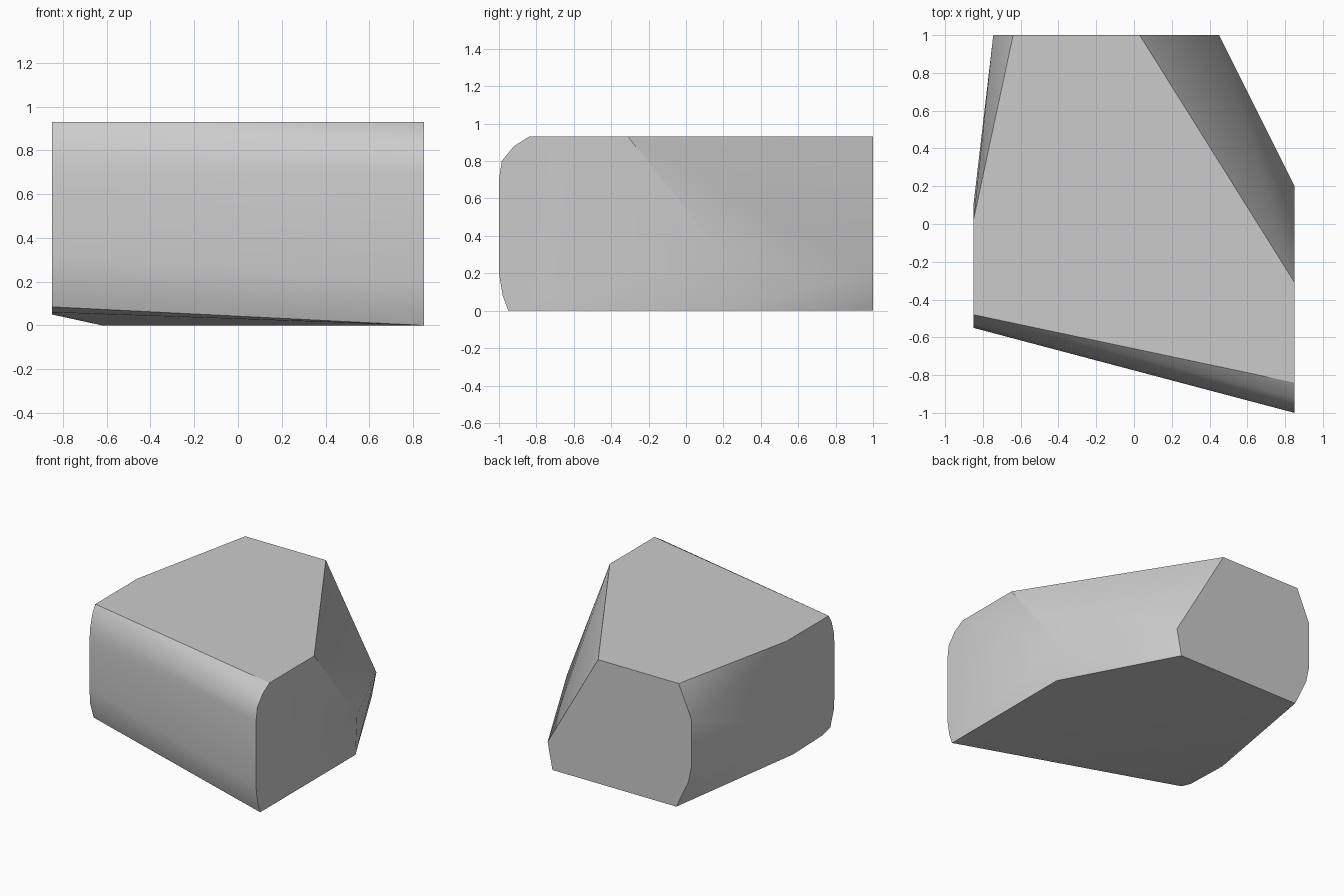
import bpy
import bmesh
from math import radians

cube = bpy.data.objects.get("Cube")
if cube:
    bpy.data.objects.remove(cube, do_unlink=True)

HEIGHT = 0.93
SIDE = 0.85

# Left end outline as (y, z)
left_end = [(-0.95, 0), (-0.98, 0.08), (-1, 0.2), (-1, 0.7), (-0.985, 0.8),
            (-0.92, 0.88), (-0.84, HEIGHT), (-0.31, HEIGHT), (0.2, 0.29), (0.18, 0)]

# Right end outline as (y, z)
right_end = [(-0.06, 0.05), (-0.4, 0.06), (-0.5, 0.085), (-0.54, 0.2), (-0.55, 0.32),
             (-0.55, 0.68), (-0.54, 0.78), (-0.515, 0.87), (-0.48, HEIGHT),
             (0.02, HEIGHT), (0.1, 0.66), (0.1, 0.33), (0.07, 0.2)]

# Back outline as (x, z)
back_end = [(0.41, 0), (0.45, 0.2), (0.03, HEIGHT), (-0.64, HEIGHT),
            (-0.745, 0.69), (-0.745, 0.33), (-0.72, 0.21), (-0.62, 0)]

points = [(SIDE, y, z) for y, z in left_end]
points += [(-SIDE, y, z) for y, z in right_end]
points += [(x, 1, z) for x, z in back_end]

# Solid block wrapped around the three outlines
bm = bmesh.new()
for point in points:
    bm.verts.new(point)
bmesh.ops.convex_hull(bm, input=bm.verts[:])
bmesh.ops.delete(bm, geom=[v for v in bm.verts if not v.link_faces], context='VERTS')
bmesh.ops.dissolve_limit(bm, angle_limit=radians(0.5), verts=bm.verts[:], edges=bm.edges[:])
bmesh.ops.recalc_face_normals(bm, faces=bm.faces[:])
mesh = bpy.data.meshes.new("faceted_block")
bm.to_mesh(mesh)
bm.free()

block = bpy.data.objects.new("faceted_block", mesh)
bpy.context.collection.objects.link(block)

# Plain grey stone
grey = bpy.data.materials.new("light_grey")
grey.use_nodes = True
colour = (0.6, 0.6, 0.6, 1)
grey.diffuse_color = colour
grey.node_tree.nodes["Principled BSDF"].inputs["Base Color"].default_value = colour
mesh.materials.append(grey)

# Soft rounded edges, crisp facets
bpy.ops.object.select_all(action='DESELECT')
block.select_set(True)
bpy.context.view_layer.objects.active = block
bpy.ops.object.shade_smooth_by_angle(angle=radians(30))
